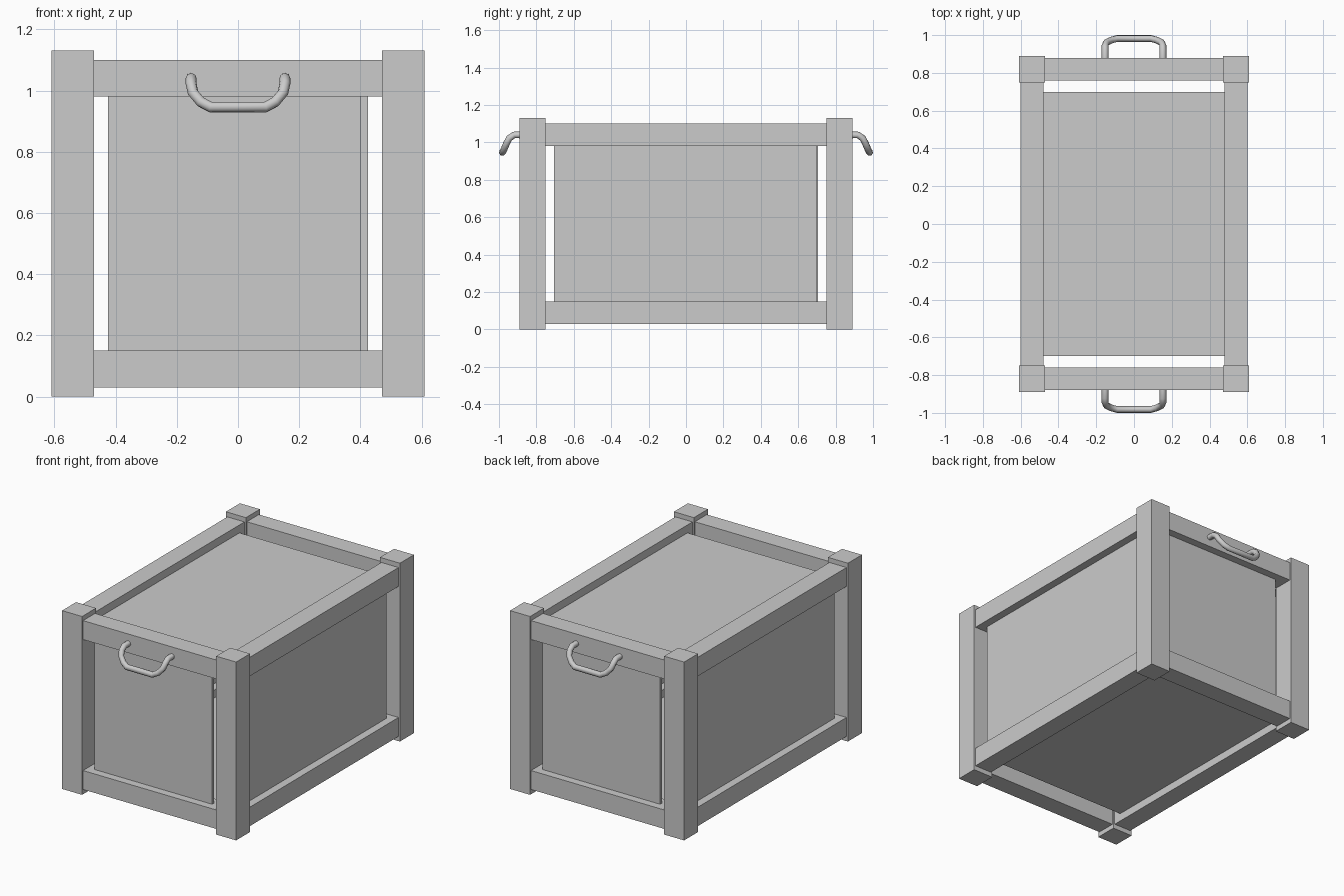
import bpy
from math import radians
from mathutils import Matrix

cube = bpy.data.objects.get("Cube")
if cube:
    bpy.data.objects.remove(cube, do_unlink=True)

GREY = (0.6, 0.6, 0.6, 1)
grey = bpy.data.materials.new("light_grey")
grey.use_nodes = True
grey.diffuse_color = GREY
grey.node_tree.nodes["Principled BSDF"].inputs["Base Color"].default_value = GREY


def box(name, low, high):
    """Box between two opposite corners."""
    mid = [(a + b) / 2 for a, b in zip(low, high)]
    size = [b - a for a, b in zip(low, high)]
    bpy.ops.mesh.primitive_cube_add(size=1)
    ob = bpy.context.object
    ob.name = name
    ob.data.transform(Matrix.Translation(mid) @ Matrix.Diagonal((*size, 1)))
    ob.data.materials.append(grey)
    return ob


def turn(ob, half_turn):
    """Rotate a part to the opposite side of the crate."""
    if half_turn:
        ob.data.transform(Matrix.Rotation(radians(180), 4, "Z"))


def handle(name):
    """Bent tube that comes out of the end rail and droops down."""
    side = [(0.153, -0.87, 1.04), (0.153, -0.92, 1.04), (0.153, -0.945, 1.022),
            (0.147, -0.96, 0.993), (0.122, -0.973, 0.963), (0.09, -0.982, 0.946)]
    path = side + [(-x, y, z) for x, y, z in reversed(side)]
    curve = bpy.data.curves.new(name, "CURVE")
    curve.dimensions = "3D"
    curve.bevel_depth = 0.018
    curve.bevel_resolution = 2
    curve.use_fill_caps = True
    spline = curve.splines.new("POLY")
    spline.points.add(len(path) - 1)
    for point, co in zip(spline.points, path):
        point.co = (*co, 1)
    ob = bpy.data.objects.new(name, curve)
    bpy.context.collection.objects.link(ob)
    bpy.ops.object.select_all(action="DESELECT")
    ob.select_set(True)
    bpy.context.view_layer.objects.active = ob
    bpy.ops.object.convert(target="MESH")
    ob = bpy.context.object
    ob.data.materials.clear()
    ob.data.materials.append(grey)
    bpy.ops.object.shade_smooth_by_angle(angle=radians(50))
    return ob


# Corner posts
for end, sy in (("front", -1), ("back", 1)):
    for side, sx in (("left", 1), ("right", -1)):
        x, y = sorted((sx * 0.47, sx * 0.61)), sorted((sy * 0.75, sy * 0.89))
        box(f"{end}_{side}_post", (x[0], y[0], 0), (x[1], y[1], 1.13))

# Rails, top and bottom panels
for level, z in (("bottom", 0.09), ("top", 1.04)):
    for end, half in (("front", False), ("back", True)):
        turn(box(f"{level}_{end}_rail", (-0.48, -0.88, z - 0.06), (0.48, -0.76, z + 0.06)), half)
    for side, half in (("left", False), ("right", True)):
        turn(box(f"{level}_{side}_rail", (0.48, -0.76, z - 0.06), (0.6, 0.76, z + 0.06)), half)
    box(f"{level}_panel", (-0.5, -0.7, z - 0.01), (0.5, 0.7, z + 0.01))

# Side panels
for side, half in (("left", False), ("right", True)):
    turn(box(f"{side}_panel", (0.53, -0.705, 0.1), (0.55, 0.7, 1.03)), half)

# End panels and handles
for end, half in (("front", False), ("back", True)):
    turn(box(f"{end}_panel", (-0.425, -0.83, 0.1), (0.4, -0.81, 1.03)), half)
    turn(handle(f"{end}_handle"), half)
